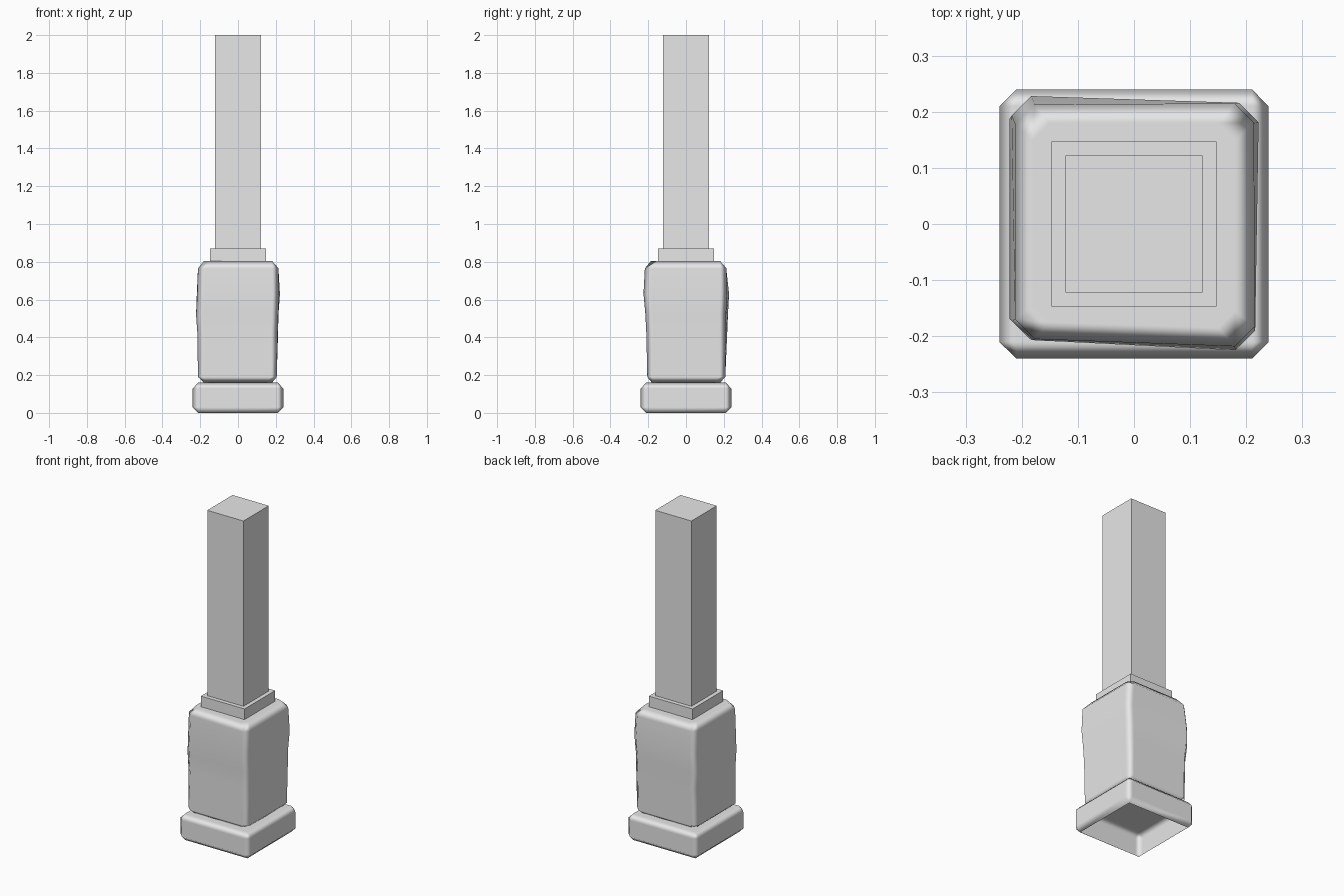
import bpy, bmesh

cube = bpy.data.objects.get("Cube")
if cube:
    bpy.data.objects.remove(cube, do_unlink=True)

# Single flat grey
grey = bpy.data.materials.new("light_grey")
grey.use_nodes = True
grey.diffuse_color = (0.8, 0.8, 0.8, 1)
grey.node_tree.nodes["Principled BSDF"].inputs["Base Color"].default_value = (0.8, 0.8, 0.8, 1)


def add_object(name, bm, smooth=False):
    bmesh.ops.recalc_face_normals(bm, faces=bm.faces)
    mesh = bpy.data.meshes.new(name)
    bm.to_mesh(mesh)
    bm.free()
    mesh.materials.append(grey)
    obj = bpy.data.objects.new(name, mesh)
    bpy.context.collection.objects.link(obj)
    if smooth:
        mesh.shade_smooth()
        mod = obj.modifiers.new("weighted_normals", "WEIGHTED_NORMAL")
        mod.weight = 100
    return obj


def box(half, z0, z1):
    bm = bmesh.new()
    bmesh.ops.create_cube(bm, size=1)
    for v in bm.verts:
        v.co = (v.co.x * 2 * half, v.co.y * 2 * half, z1 if v.co.z > 0 else z0)
    return bm


# Plinth: chamfered block, hollow and open underneath
bm = box(0.24, 0, 0.16)
bmesh.ops.bevel(bm, geom=bm.edges[:], offset=0.03, segments=1, affect="EDGES")
bm.normal_update()
bmesh.ops.delete(bm, geom=[f for f in bm.faces if f.normal.z < -0.95], context="FACES")
plinth = add_object("plinth", bm, smooth=True)

# Body: slightly uneven stone block, lofted from chamfered rings
# Each ring: height, chamfer, corners (left back, right back, right front, left front)
RINGS = [
    (0.16, 0.03, ((0.18, 0.18), (-0.18, 0.18), (-0.18, -0.18), (0.18, -0.18))),
    (0.19, 0.03, ((0.205, 0.208), (-0.212, 0.208), (-0.212, -0.205), (0.205, -0.205))),
    (0.42, 0.035, ((0.212, 0.212), (-0.212, 0.218), (-0.215, -0.205), (0.21, -0.21))),
    (0.52, 0.035, ((0.214, 0.212), (-0.222, 0.222), (-0.222, -0.204), (0.213, -0.215))),
    (0.63, 0.035, ((0.222, 0.216), (-0.218, 0.228), (-0.216, -0.207), (0.216, -0.225))),
    (0.765, 0.035, ((0.214, 0.215), (-0.212, 0.213), (-0.212, -0.205), (0.215, -0.218))),
    (0.805, 0.03, ((0.18, 0.18), (-0.18, 0.18), (-0.18, -0.175), (0.18, -0.185))),
]
bm = bmesh.new()
loops = []
for z, cut, corners in RINGS:
    loop = []
    for i, (x, y) in enumerate(corners):
        sx, sy = (1 if x > 0 else -1), (1 if y > 0 else -1)
        pair = [(x, y - sy * cut), (x - sx * cut, y)]
        loop += [bm.verts.new((*p, z)) for p in (pair if i % 2 == 0 else pair[::-1])]
    loops.append(loop)
for low, high in zip(loops, loops[1:]):
    for i in range(len(low)):
        j = (i + 1) % len(low)
        bm.faces.new((low[i], low[j], high[j], high[i]))
bm.faces.new(loops[0][::-1])
bm.faces.new(loops[-1])
body = add_object("body", bm, smooth=True)

# Square collar and plain square shaft
add_object("collar", box(0.147, 0.78, 0.87))
add_object("shaft", box(0.122, 0.85, 2.0))
